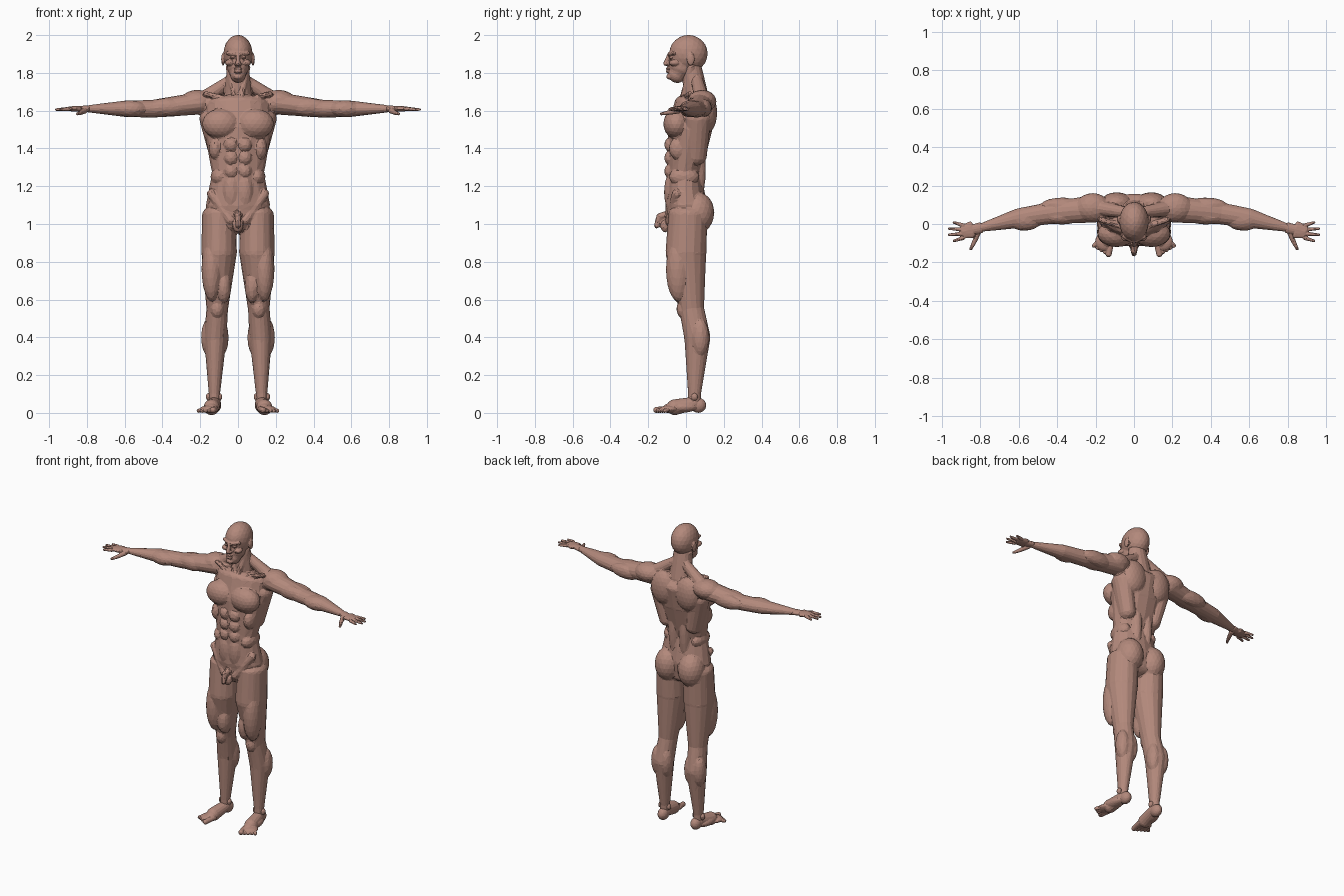
import bpy
import bmesh
from mathutils import Vector, Matrix

cube = bpy.data.objects.get("Cube")
if cube:
    bpy.data.objects.remove(cube, do_unlink=True)

# One skin colour for the whole figure
skin = bpy.data.materials.new("skin")
skin.use_nodes = True
skin.diffuse_color = (.45, .25, .2, 1)
shader = skin.node_tree.nodes["Principled BSDF"]
shader.inputs["Base Color"].default_value = skin.diffuse_color
shader.inputs["Roughness"].default_value = .8

# Joints of the left half
HIP = Vector((.1, .01, 1.05))
THIGH = Vector((.1, 0, .85))
KNEE = Vector((.11, .03, .55))
CALF = Vector((.12, .06, .4))
ANKLE = Vector((.125, .045, .1))
SHOULDER = Vector((.2, .08, 1.64))
ELBOW = Vector((.45, .055, 1.61))
FOREARM = Vector((.6, .03, 1.61))
WRIST = Vector((.8, -.02, 1.61))
KNUCKLES = Vector((.89, -.04, 1.61))
THUMB = Vector((.83, -.09, 1.59))


def ball(bm, at, size):
    """Ellipsoid muscle or bump with three half sizes."""
    matrix = Matrix.Translation(at) @ Matrix.Diagonal((*size, 1))
    bmesh.ops.create_icosphere(bm, subdivisions=3, radius=1, matrix=matrix)


def limb(bm, start, end, start_radius, end_radius, depth=1):
    """Tapered bar with domed ends; depth stretches its section towards y."""
    start, end = Vector(start), Vector(end)
    along = (end - start).normalized()
    across = Vector((0, 1, 0))
    across = (across - along * across.dot(along)).normalized()
    turn = Matrix((across.cross(along), across, along)).transposed().to_4x4()
    bmesh.ops.create_cone(
        bm, cap_ends=True, segments=16, radius1=start_radius, radius2=end_radius,
        depth=(end - start).length,
        matrix=Matrix.Translation((start + end) / 2) @ turn @ Matrix.Diagonal((1, depth, 1, 1)))
    for point, radius in ((start, start_radius), (end, end_radius)):
        dome = Matrix.Diagonal((radius, radius * depth, min(radius, .05), 1))
        bmesh.ops.create_icosphere(bm, subdivisions=3, radius=1,
                                   matrix=Matrix.Translation(point) @ turn @ dome)


def chain(bm, depth, *joints):
    """Bars running through a row of (point, radius) joints."""
    for (start, start_radius), (end, end_radius) in zip(joints, joints[1:]):
        limb(bm, start, end, start_radius, end_radius, depth)


def mirror(bm):
    """Copy everything built so far to the other side."""
    copy = bmesh.ops.duplicate(bm, geom=bm.verts[:] + bm.edges[:] + bm.faces[:])
    verts = [v for v in copy["geom"] if isinstance(v, bmesh.types.BMVert)]
    bmesh.ops.scale(bm, vec=(-1, 1, 1), verts=verts)


def finish(name, bm, voxel, ratio):
    """Fuse the overlapping masses into one faceted low-poly skin."""
    bmesh.ops.recalc_face_normals(bm, faces=bm.faces)
    mesh = bpy.data.meshes.new(name)
    bm.to_mesh(mesh)
    bm.free()
    mesh.materials.append(skin)
    obj = bpy.data.objects.new(name, mesh)
    bpy.context.collection.objects.link(obj)
    fuse = obj.modifiers.new("fuse", "REMESH")
    fuse.mode = "VOXEL"
    fuse.voxel_size = voxel
    soften = obj.modifiers.new("soften", "SMOOTH")
    soften.factor = .5
    soften.iterations = 2
    facet = obj.modifiers.new("facet", "DECIMATE")
    facet.ratio = ratio


def add_trunk(bm):
    chain(bm, .65, ((0, 0, 1), .15), ((0, 0, 1.1), .17), ((0, -.01, 1.27), .138),
          ((0, .02, 1.5), .18), ((0, .05, 1.63), .17))
    # Neck
    limb(bm, (0, .055, 1.66), (0, .03, 1.83), .075, .058, .9)
    # Groin
    limb(bm, (0, -.1, 1.05), (0, -.14, 1.04), .02, .018)
    limb(bm, (0, -.14, 1.04), (0, -.155, .99), .017, .014)
    ball(bm, (0, -.11, .99), (.028, .025, .035))


def add_front_muscles(bm):
    # Chest and ribs
    ball(bm, (.09, -.05, 1.53), (.1, .07, .08))
    ball(bm, (.12, -.04, 1.4), (.035, .05, .06))
    # Collar bone and front of the neck
    limb(bm, (.02, -.03, 1.655), (.17, .02, 1.69), .013, .013)
    limb(bm, (.015, -.025, 1.66), (.05, .03, 1.83), .012, .016)
    # Stomach blocks, lower belly and waist
    for row in range(3):
        ball(bm, (.036, -.085, 1.28 + row * .07), (.036, .03, .037))
    ball(bm, (.035, -.08, 1.17), (.045, .036, .1))
    ball(bm, (.1, -.01, 1.25), (.045, .08, .05))
    # Hip line
    limb(bm, (.14, -.05, 1.16), (.04, -.085, 1.02), .025, .025)


def add_back_muscles(bm):
    # Slope from neck to shoulder
    limb(bm, (.04, .06, 1.76), (.17, .08, 1.67), .03, .04)
    # Shoulder blade, side of the back and lower back
    ball(bm, (.09, .11, 1.59), (.085, .055, .11))
    limb(bm, (.145, .06, 1.56), (.1, .05, 1.36), .06, .05, 1.2)
    ball(bm, (.04, .06, 1.3), (.036, .045, .2))
    # Buttock
    ball(bm, (.086, .06, 1.06), (.084, .09, .11))


def add_arm(bm):
    chain(bm, 1.2, (SHOULDER, .06), (ELBOW, .047), (FOREARM, .043), (WRIST, .018))
    # Root of the arm and shoulder cap
    limb(bm, (.12, .07, 1.63), SHOULDER, .06, .06)
    ball(bm, (.215, .085, 1.65), (.09, .076, .06))
    # Front and back of the upper arm, then the forearm
    upper = SHOULDER.lerp(ELBOW, .7)
    ball(bm, upper + Vector((0, -.025, 0)), (.1, .04, .047))
    ball(bm, upper + Vector((0, .035, -.005)), (.11, .04, .047))
    ball(bm, FOREARM + Vector((-.03, -.01, 0)), (.09, .055, .045))


def add_leg(bm):
    chain(bm, 1.15, (HIP, .09), (THIGH, .094), (KNEE, .057), (CALF, .06), (ANKLE, .03),
          (ANKLE - Vector((0, 0, .05)), .03))
    # Outer and inner thigh, kneecap
    ball(bm, THIGH.lerp(KNEE, .3) + Vector((.035, -.05, 0)), (.055, .065, .17))
    ball(bm, THIGH.lerp(KNEE, .6) + Vector((-.03, -.05, 0)), (.04, .05, .09))
    ball(bm, KNEE + Vector((0, -.045, 0)), (.036, .035, .05))
    # Two halves of the calf
    for offset in (-.03, .035):
        ball(bm, CALF + Vector((offset, .015, 0)), (.04, .047, .1))


def add_hand(bm):
    # Wrist and palm
    limb(bm, WRIST, KNUCKLES, .017, .013, 1.7)
    limb(bm, KNUCKLES.lerp(WRIST, .5), KNUCKLES, .015, .012, 3)
    # Fingers fan out, the middle ones longest
    for i in range(4):
        spread = i - 1.5
        root = KNUCKLES + Vector((0, -spread * .022, 0))
        reach = Vector((.075 - spread * spread * .012, -spread * .01, -.004))
        limb(bm, root, root + reach, .011, .007)
    # Thumb
    limb(bm, (.81, -.04, 1.6), THUMB, .015, .012)
    limb(bm, THUMB, THUMB + Vector((.02, -.04, -.007)), .012, .008)


def add_foot(bm):
    # Heel, instep and ball of the foot
    ball(bm, (.122, .065, .04), (.033, .042, .04))
    limb(bm, (.125, .04, .05), (.14, -.06, .03), .035, .042)
    ball(bm, (.14, -.03, .03), (.042, .09, .03))
    ball(bm, (.152, -.09, .02), (.05, .05, .02))
    # Ankle bones
    for x in (.097, .156):
        ball(bm, (x, .045, .085), (.014, .018, .02))
    # Toes from big to little
    for i in range(5):
        radius = .011 if i else .016
        root = Vector((.12 + i * .019, -.1, radius + .004))
        limb(bm, root, root + Vector((.012, i * .011 - .057, -.004)), radius, radius)


def add_half_face(bm):
    # Brow, eye, cheek, nostril and ear
    limb(bm, (.012, -.088, 1.9), (.055, -.065, 1.905), .01, .01)
    ball(bm, (.03, -.08, 1.882), (.014, .012, .008))
    ball(bm, (.045, -.06, 1.853), (.024, .03, .017))
    ball(bm, (.012, -.096, 1.846), (.009, .012, .008))
    ball(bm, (.079, .025, 1.872), (.01, .02, .034))


def add_head(bm):
    # Skull, face and jaw
    ball(bm, (0, .013, 1.902), (.077, .102, .099))
    chain(bm, 1.12, ((0, -.005, 1.92), .07), ((0, -.025, 1.83), .058),
          ((0, -.05, 1.79), .042))
    # Nose, lips and chin
    limb(bm, (0, -.088, 1.9), (0, -.108, 1.85), .009, .013)
    for z in (1.807, 1.822):
        ball(bm, (0, -.094, z), (.022, .013, .008))
    ball(bm, (0, -.086, 1.78), (.024, .018, .016))


# Body: trunk, arms and legs fused together
body = bmesh.new()
for builder in (add_front_muscles, add_back_muscles, add_arm, add_leg):
    builder(body)
mirror(body)
add_trunk(body)
finish("body", body, .006, .045)

# Head
head = bmesh.new()
add_half_face(head)
mirror(head)
add_head(head)
finish("head", head, .004, .1)

# Hands and feet
for label, sign in (("left", 1), ("right", -1)):
    for part, builder in (("hand", add_hand), ("foot", add_foot)):
        piece = bmesh.new()
        builder(piece)
        bmesh.ops.scale(piece, vec=(sign, 1, 1), verts=piece.verts)
        finish(f"{label}_{part}", piece, .003, .07)
